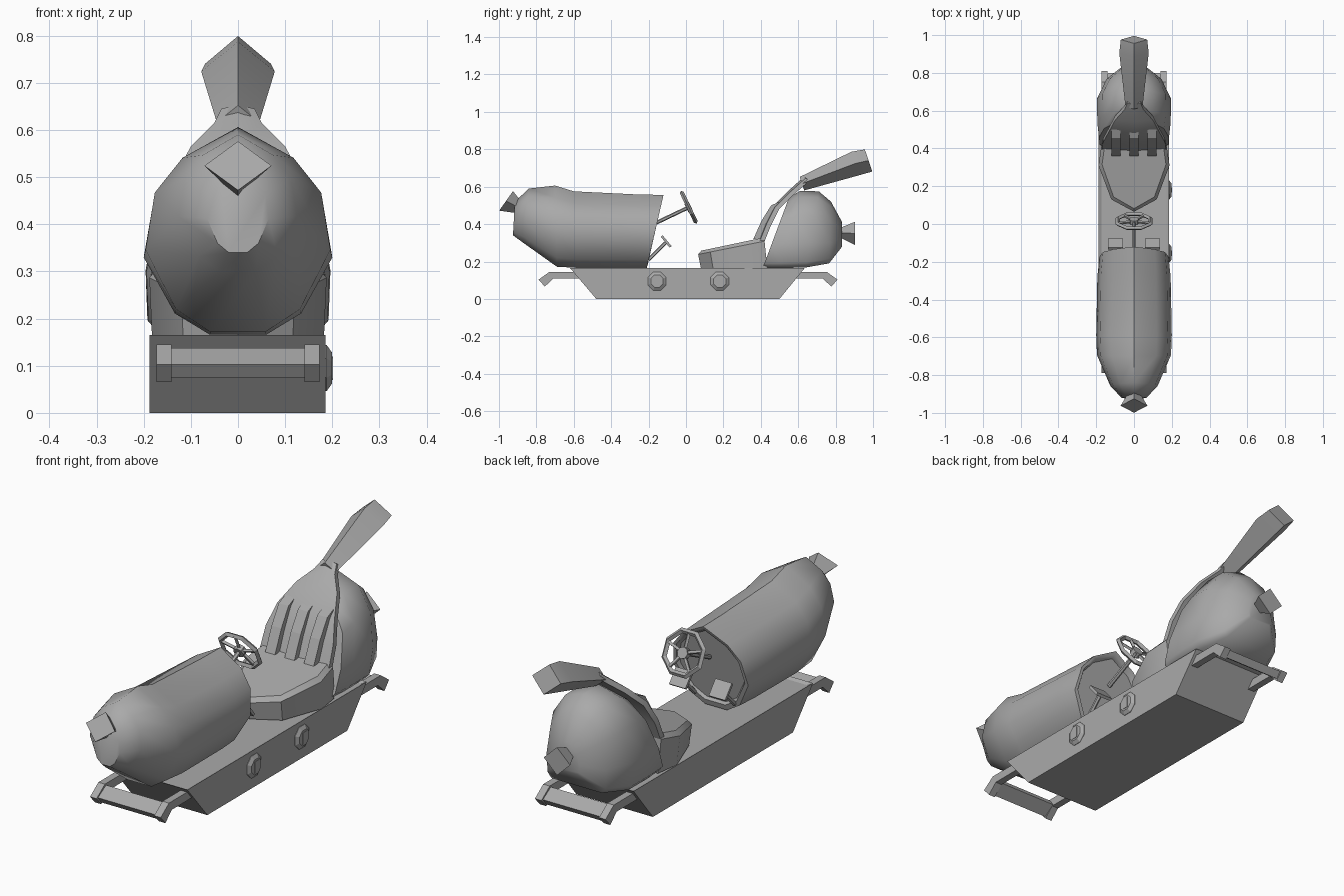
import bpy, bmesh, math
from mathutils import Vector, Matrix

cube = bpy.data.objects.get("Cube")
if cube:
    bpy.data.objects.remove(cube)

grey = bpy.data.materials.new("plain grey")
grey.use_nodes = True
COLOUR = (0.4, 0.4, 0.4, 1)
grey.diffuse_color = COLOUR
grey.node_tree.nodes["Principled BSDF"].inputs["Base Color"].default_value = COLOUR


def finish(name, bm, smooth=None):
    bmesh.ops.recalc_face_normals(bm, faces=bm.faces)
    mesh = bpy.data.meshes.new(name)
    bm.to_mesh(mesh)
    bm.free()
    mesh.materials.append(grey)
    ob = bpy.data.objects.new(name, mesh)
    bpy.context.collection.objects.link(ob)
    if smooth:
        bpy.ops.object.select_all(action='DESELECT')
        ob.select_set(True)
        bpy.context.view_layer.objects.active = ob
        bpy.ops.object.shade_smooth_by_angle(angle=math.radians(smooth))
    return ob


def loft(name, rings, smooth=None):
    """Skin a list of equal-length point rings and cap both ends."""
    bm = bmesh.new()
    loops = [[bm.verts.new(p) for p in ring] for ring in rings]
    n = len(loops[0])
    for a, b in zip(loops, loops[1:]):
        for i in range(n):
            j = (i + 1) % n
            bm.faces.new((a[i], a[j], b[j], b[i]))
    bm.faces.new(loops[0])
    bm.faces.new(loops[-1])
    return finish(name, bm, smooth)


def prism(name, profile, x0, x1):
    """Side profile of (y, z) points extruded across x."""
    return loft(name, [[(x, y, z) for y, z in profile] for x in (x0, x1)])


def section(half, y_low, y_top, z_low, z_top, width):
    """Symmetric hull ring from a half outline, leaning from y_low to y_top."""
    full = half + [(-x, t) for x, t in reversed(half) if x > 0]
    return [(x * width, y_low + (y_top - y_low) * t, z_low + (z_top - z_low) * t)
            for x, t in full]


def diamond(y, z, rx, rz, lean):
    """Four-cornered ring; lean shifts its top corner along y."""
    return [(0, y + lean, z + rz), (rx, y, z), (0, y - lean, z - rz), (-rx, y, z)]


def rod(name, a, b, radius, sides=6):
    a, b = Vector(a), Vector(b)
    bm = bmesh.new()
    turn = (b - a).to_track_quat('Z', 'Y').to_matrix().to_4x4()
    bmesh.ops.create_cone(bm, cap_ends=True, segments=sides, radius1=radius,
                          radius2=radius, depth=(b - a).length,
                          matrix=Matrix.Translation((a + b) / 2) @ turn)
    return finish(name, bm, 40)


# Base tray with a shallow recessed deck
bm = bmesh.new()
ends = [[bm.verts.new((x, y, z)) for y, z in
         ((-0.62, 0.165), (-0.48, 0), (0.5, 0), (0.635, 0.165))] for x in (-0.188, 0.186)]
for i in range(4):
    bm.faces.new((ends[0][i], ends[0][i - 1], ends[1][i - 1], ends[1][i]))
for e in ends:
    bm.faces.new(e)
bmesh.ops.recalc_face_normals(bm, faces=bm.faces)
deck = max(bm.faces, key=lambda f: f.calc_center_median().z)
bmesh.ops.inset_region(bm, faces=[deck], thickness=0.022, depth=0)
bmesh.ops.translate(bm, verts=deck.verts, vec=(0, 0, -0.008))
finish("base_tray", bm)

# Bumpers at both ends
arm = [(0.56, 0.145), (0.73, 0.145), (0.788, 0.103), (0.755, 0.066), (0.71, 0.108), (0.56, 0.108)]
bar = [(0.722, 0.138), (0.778, 0.103), (0.757, 0.075), (0.705, 0.112)]
for name, s, shift in (("front", -1, 0), ("rear", 1, 0.022)):
    place = lambda pts: [(s * (y + shift), z) for y, z in pts]
    for side in (-1, 1):
        prism(name + "_bumper_arm", place(arm), side * 0.141, side * 0.173)
    prism(name + "_bumper_bar", place(bar), -0.142, 0.142)

# Bolts on the left flank, with a raised key in each
for y in (-0.155, 0.18):
    rings = [[(x, y + r * math.sin(a * math.pi / 4 + 0.39), 0.095 + r * math.cos(a * math.pi / 4 + 0.39))
              for a in range(8)] for x, r in ((0.18, 0.053), (0.188, 0.053), (0.199, 0.036))]
    loft("side_bolt", rings)
    prism("bolt_key", [(y - 0.014, 0.07), (y + 0.014, 0.07), (y + 0.014, 0.12), (y - 0.014, 0.12)],
          0.19, 0.201)

# Front hull, ending in a leaning panel with a shallow recess
hull = [(0, 1), (0.6, 0.85), (0.9, 0.68), (1, 0.4), (0.67, 0.11), (0.3, 0)]
loft("front_hull", [section(hull, *r) for r in (
    (-0.925, -0.915, 0.34, 0.52, 0.065),
    (-0.87, -0.84, 0.3, 0.59, 0.125),
    (-0.69, -0.70, 0.172, 0.606, 0.196),
    (-0.58, -0.6, 0.166, 0.575, 0.2),
    (-0.3, -0.25, 0.166, 0.558, 0.194),
    (-0.21, -0.12, 0.166, 0.556, 0.183),
    (-0.203, -0.125, 0.19, 0.54, 0.168),
    (-0.213, -0.145, 0.2, 0.53, 0.158))], 50)

# Nose and tail plugs
loft("nose_plug", [diamond(-0.87, 0.475, 0.015, 0.02, 0.01),
                   diamond(-0.962, 0.524, 0.071, 0.052, 0.037)])
loft("tail_plug", [diamond(0.80, 0.355, 0.015, 0.015, 0),
                   diamond(0.903, 0.35, 0.065, 0.062, 0)])

# Rear hull
pod = [(0, 1), (0.5, 0.92), (0.86, 0.68), (1, 0.33), (0.98, 0.07), (0.85, 0)]
loft("rear_hull", [section(pod, *r) for r in (
    (0.41, 0.55, 0.165, 0.54, 0.185),
    (0.5, 0.61, 0.165, 0.578, 0.194),
    (0.64, 0.71, 0.168, 0.575, 0.196),
    (0.765, 0.775, 0.19, 0.52, 0.145),
    (0.835, 0.835, 0.28, 0.41, 0.06))], 50)

# Seat cushion, pointed at the front
half = [(0, 0.065), (0.12, 0.13), (0.188, 0.31), (0.172, 0.42)]
outline = half + [(-x, y) for x, y in reversed(half) if x]
loft("seat_cushion", [
    [(x * 0.97, y + 0.015, 0.162) for x, y in outline],
    [(x, y, 0.225 + 0.2 * y) for x, y in outline],
    [(x * 0.9, y * 0.95 + 0.02, 0.245 + 0.2 * y) for x, y in outline]], 30)

# Backrest shell, narrowing upwards
path = [(0.39, 0.3, 0.17), (0.43, 0.4, 0.165), (0.475, 0.49, 0.14), (0.55, 0.565, 0.1),
        (0.605, 0.615, 0.05), (0.64, 0.645, 0.035)]
loft("backrest", [[(-w, y, z), (0, y - 0.008, z + 0.008), (w, y, z),
                   (w, y + 0.022, z - 0.012), (-w, y + 0.022, z - 0.012)] for y, z, w in path], 20)

# Three raised ribs on the backrest
for x in (-0.095, 0, 0.095):
    rib = [(0.36, 0.32), (0.405, 0.42), (0.455, 0.5), (0.5, 0.52), (0.45, 0.42), (0.40, 0.32)]
    prism("backrest_rib", rib, x - 0.024, x + 0.024)

# Tail boom rising from the backrest
loft("tail_boom", [diamond(0.62, 0.616, 0.045, 0.036, -0.012),
                   diamond(0.905, 0.724, 0.078, 0.063, -0.02),
                   diamond(0.976, 0.74, 0.07, 0.059, -0.02)], 40)

# Steering wheel, hub, spokes and column
centre = Vector((0, 0.015, 0.49))
axis = Vector((0, 0.9, 0.43)).normalized()
up = Vector((0, -0.43, 0.9)).normalized()
side = Vector((1, 0, 0))


def on_wheel(turn, r, lift=0):
    a = turn * math.tau
    return centre + side * (r * math.sin(a)) + up * (r * math.cos(a)) + axis * lift


bm = bmesh.new()
cut = ((0.105, 0), (0.093, 0.011), (0.081, 0), (0.093, -0.011))
loops = [[bm.verts.new(on_wheel((i + 0.5) / 8, r, h)) for r, h in cut] for i in range(8)]
for i in range(8):
    for k in range(4):
        bm.faces.new((loops[i - 1][k - 1], loops[i - 1][k], loops[i][k], loops[i][k - 1]))
finish("wheel_rim", bm)
for i in range(5):
    rod("wheel_spoke", centre, on_wheel(i / 5, 0.09), 0.008, 4)
rod("wheel_hub", centre - axis * 0.014, centre + axis * 0.012, 0.025, 8)
rod("steering_column", centre - axis * 0.2, centre, 0.01)

# Pedals
for x in (-0.097, 0.097):
    rod("pedal_arm", (x, -0.2, 0.21), (x, -0.11, 0.3), 0.01)
    prism("pedal_plate", [(-0.135, 0.332), (-0.125, 0.34), (-0.077, 0.282), (-0.087, 0.274)],
          x - 0.04, x + 0.04)
